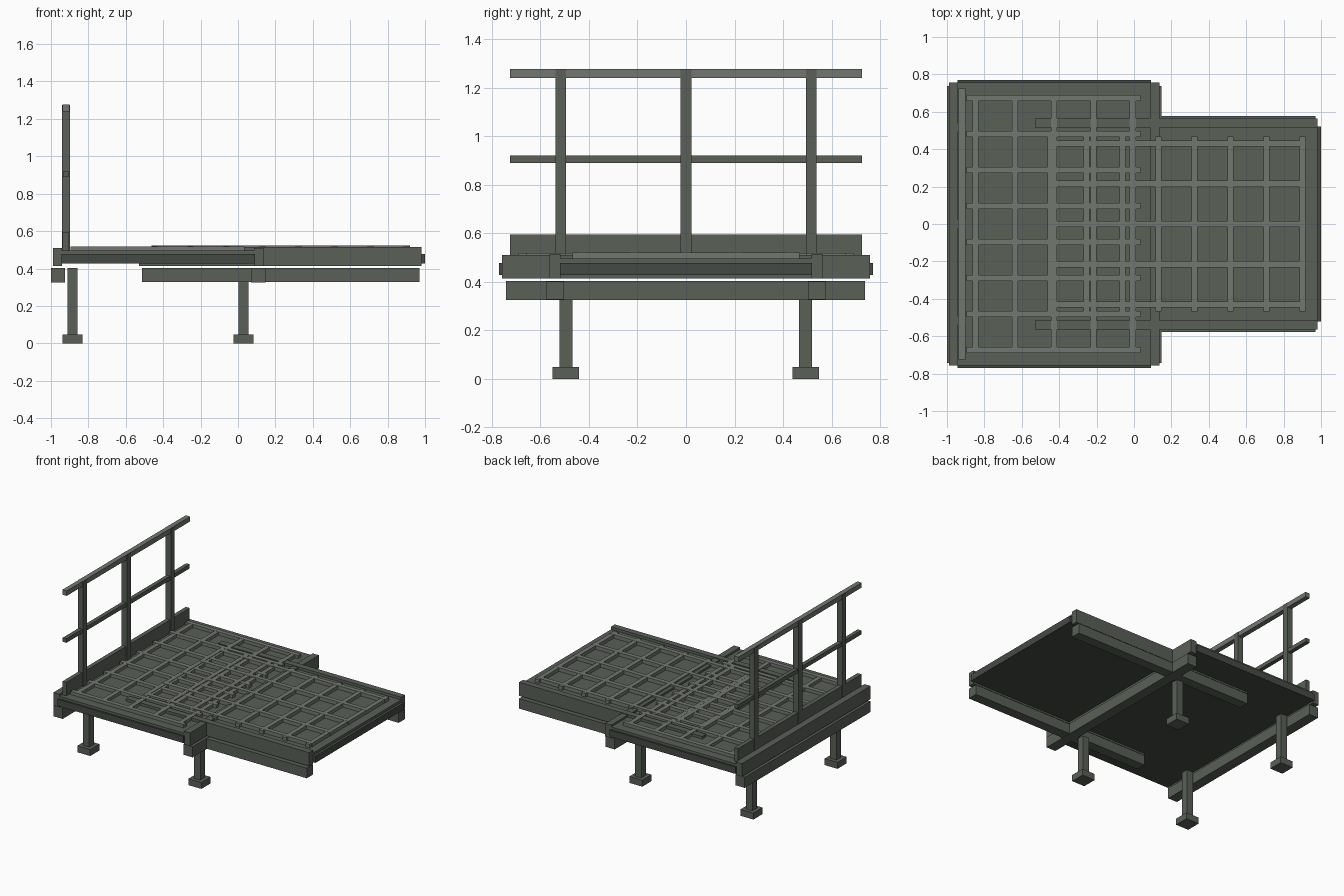
import bpy, bmesh
from mathutils import Matrix, Vector

if "Cube" in bpy.data.objects:
    bpy.data.objects.remove(bpy.data.objects["Cube"])


def colour(name, rgb):
    mat = bpy.data.materials.new(name)
    mat.diffuse_color = (*rgb, 1)
    mat.use_nodes = True
    mat.node_tree.nodes["Principled BSDF"].inputs["Base Color"].default_value = mat.diffuse_color
    return mat


steel = colour("steel", (0.10, 0.115, 0.095))
pale_steel = colour("pale_steel", (0.17, 0.185, 0.16))
dark_board = colour("dark_board", (0.06, 0.068, 0.058))


def boxes(name, extents, mat=steel):
    """One object made of boxes given as (x0, x1, y0, y1, z0, z1)."""
    bm = bmesh.new()
    for x0, x1, y0, y1, z0, z1 in extents:
        centre = Vector(((x0 + x1) / 2, (y0 + y1) / 2, (z0 + z1) / 2))
        size = Vector((x1 - x0, y1 - y0, z1 - z0))
        bmesh.ops.create_cube(
            bm, size=1, matrix=Matrix.Translation(centre) @ Matrix.Diagonal(size.to_4d()))
    mesh = bpy.data.meshes.new(name)
    bm.to_mesh(mesh)
    bm.free()
    mesh.materials.append(mat)
    ob = bpy.data.objects.new(name, mesh)
    bpy.context.collection.objects.link(ob)
    return ob


def grating(name, x_range, half_y, x_first, x_step, nx, y_first, y_step, ny, z0, z1):
    """Crossed bars laid over a deck."""
    h = 0.0165
    bars = []
    for i in range(ny):
        y = y_first + i * y_step
        bars.append((*x_range, y - h, y + h, z0, z1))
    for i in range(nx):
        x = x_first + i * x_step
        bars.append((x - h, x + h, -half_y, half_y, z0, z1 - 0.001))
    boxes(name, bars, pale_steel)


# Legs and feet
for lx, row, top in ((-0.885, "rear", 0.404), (0.03, "middle", 0.33)):
    for ly, side in ((-0.495, "front"), (0.493, "back")):
        boxes(f"{row}_{side}_leg", [(lx - 0.026, lx + 0.026, ly - 0.027, ly + 0.027, 0.04, top)])
        boxes(f"{row}_{side}_foot", [(lx - 0.053, lx + 0.053, ly - 0.054, ly + 0.054, 0, 0.048)])

# Lower beams, and the side rails of the narrow deck
for bx, name in ((-0.962, "rear"), (0.108, "middle")):
    boxes(f"{name}_lower_beam", [(bx - 0.038, bx + 0.038, -0.742, 0.738, 0.325, 0.404)])
for s, name in ((-1, "front"), (1, "back")):
    y = s * 0.54
    boxes(f"{name}_lower_rail", [(-0.514, 0.97, y - 0.037, y + 0.037, 0.327, 0.402)])
    boxes(f"{name}_deck_rail", [(-0.528, 0.98, y - 0.023, y + 0.023, 0.414, 0.515)])

# Cross beams of the wide deck
for bx, name in ((-0.965, "rear"), (0.11, "middle")):
    boxes(f"{name}_cross_beam", [(bx - 0.025, bx + 0.025, -0.757, 0.757, 0.413, 0.51)])

# Deck boards, with thinner plates on top
boxes("wide_deck_board", [(-0.945, 0.09, -0.77, 0.77, 0.427, 0.477)], dark_board)
boxes("narrow_deck_board", [(0.09, 1.0, -0.52, 0.52, 0.427, 0.477)], dark_board)
boxes("wide_deck_plate", [(-0.945, 0.09, -0.757, 0.757, 0.476, 0.495)])
boxes("narrow_deck_plate", [(0.09, 0.98, -0.52, 0.52, 0.476, 0.495)])

# Gratings
grating("wide_grating", (-0.895, 0.035), 0.69,
        -0.847, 0.21, 5, -0.674, 0.1926, 8, 0.49, 0.519)
grating("narrow_grating", (-0.463, 0.92), 0.467,
        -0.447, 0.1925, 8, -0.43, 0.215, 5, 0.49, 0.522)

# Guard rail
for i, y in enumerate((-0.516, 0, 0.516)):
    boxes(f"guard_post_{i + 1}", [(-0.942, -0.898, y - 0.022, y + 0.022, 0.494, 1.274)])
boxes("toe_board", [(-0.937, -0.905, -0.725, 0.725, 0.494, 0.595)])
boxes("middle_hand_rail", [(-0.935, -0.905, -0.725, 0.725, 0.89, 0.92)])
boxes("top_hand_rail", [(-0.938, -0.902, -0.725, 0.725, 1.24, 1.276)], pale_steel)
